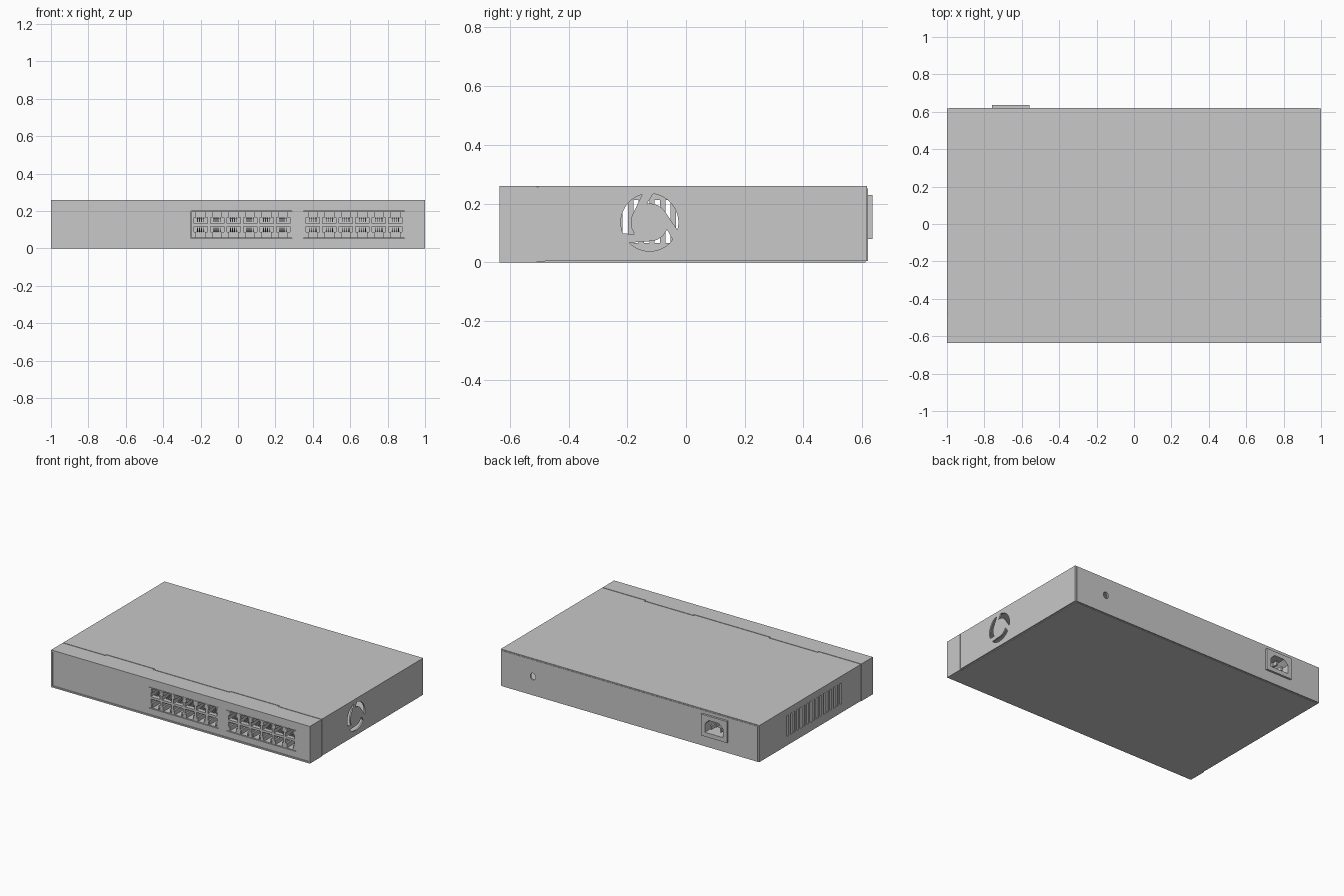
import bpy, bmesh
from math import cos, sin, radians

cube = bpy.data.objects.get("Cube")
if cube:
    bpy.data.objects.remove(cube, do_unlink=True)

grey = bpy.data.materials.new("light_grey_metal")
grey.use_nodes = True
grey.diffuse_color = (0.58, 0.58, 0.58, 1)
bsdf = next(n for n in grey.node_tree.nodes if n.type == 'BSDF_PRINCIPLED')
bsdf.inputs["Base Color"].default_value = (0.58, 0.58, 0.58, 1)
bsdf.inputs["Roughness"].default_value = 0.6


def prism(bm, outline, axis, start, end):
    """Extrude a 2D outline along X (outline in y, z) or Y (outline in x, z)."""
    def place(u, v, d):
        return (d, u, v) if axis == 'X' else (u, d, v)
    a = [bm.verts.new(place(u, v, start)) for u, v in outline]
    b = [bm.verts.new(place(u, v, end)) for u, v in outline]
    bm.faces.new(a)
    bm.faces.new(b[::-1])
    n = len(a)
    for i in range(n):
        j = (i + 1) % n
        bm.faces.new((a[j], a[i], b[i], b[j]))


def box(bm, x0, x1, y0, y1, z0, z1):
    prism(bm, [(x0, z0), (x1, z0), (x1, z1), (x0, z1)], 'Y', y0, y1)


def finish(name, bm):
    bmesh.ops.recalc_face_normals(bm, faces=bm.faces)
    mesh = bpy.data.meshes.new(name)
    bm.to_mesh(mesh)
    bm.free()
    mesh.materials.append(grey)
    obj = bpy.data.objects.new(name, mesh)
    bpy.context.scene.collection.objects.link(obj)
    return obj


def boxes(name, *dims):
    bm = bmesh.new()
    for d in dims:
        box(bm, *d)
    return finish(name, bm)


def cut(target, cutter):
    """Subtract the cutter from the target and throw the cutter away."""
    cutter.hide_render = True
    mod = target.modifiers.new("cut", 'BOOLEAN')
    mod.operation = 'DIFFERENCE'
    mod.solver = 'EXACT'
    mod.object = cutter
    graph = bpy.context.evaluated_depsgraph_get()
    graph.update()
    mesh = bpy.data.meshes.new_from_object(target.evaluated_get(graph))
    target.modifiers.clear()
    target.data = mesh
    bpy.data.objects.remove(cutter, do_unlink=True)


FRONT, BACK, TOP = -0.635, 0.617, 0.26
SEAM, GAP, WALL = -0.508, 0.005, 0.01
TABS = [(-0.67, -0.30), (0.29, 0.66)]

# Bottom tray
boxes("bottom_tray", (-0.989, 0.989, -0.6, 0.612, 0, 0.012))

# Front sleeve, open at both ends, with two seam tabs on its top
sleeve = boxes("front_sleeve", (-1, 1, FRONT, SEAM, 0, TOP))
cut(sleeve, boxes("cutter", (-1 + WALL, 1 - WALL, -0.8, -0.3, WALL, TOP - WALL)))
boxes("seam_tabs", *[(a, b, SEAM - 0.002, SEAM + 0.012, TOP - 0.008, TOP) for a, b in TABS])

# Lip under the seam that closes the gap
lip = boxes("seam_lip", (-0.996, 0.996, -0.54, -0.48, 0.002, TOP - 0.004))
cut(lip, boxes("cutter", (-0.985, 0.985, -0.8, -0.3, 0.012, TOP - 0.014)))

# Folded cover over the top and both sides
cover = boxes("top_cover", (-1, 1, SEAM + GAP, BACK, 0.004, TOP))
cut(cover, boxes("cutter", (-1 + WALL, 1 - WALL, -0.8, 0.8, -0.1, TOP - WALL)))
cut(cover, boxes("cutter", *[(a - GAP, b + GAP, -0.6, SEAM + 0.012 + GAP, TOP - 0.009, 0.4)
                             for a, b in TABS]))

# Row of upright vent slots in the right-hand wall
PITCH = 0.0365
cut(cover, boxes("cutter", *[(-1.1, -0.9, y - 0.009, y + 0.009, 0.065, 0.212)
                             for y in (-0.28 + PITCH * i for i in range(17))]))

# Round vent of three curved openings in the left-hand wall
VENT_Y, VENT_Z, R_OUT, R_IN = -0.124, 0.136, 0.098, 0.064
bm = bmesh.new()
for turn in (0, 120, 240):
    arc = [(R_OUT, 203 - 98 * i / 16) for i in range(17)]
    arc += [(R_IN, 153 + 65 * i / 10) for i in range(11)]
    prism(bm, [(VENT_Y + r * cos(radians(t - turn)), VENT_Z + r * sin(radians(t - turn)))
               for r, t in arc], 'X', 0.9, 1.1)
cut(cover, finish("cutter", bm))

# Back panel with a lock hole and an opening for the power inlet
back = boxes("back_panel", (-0.988, 0.988, 0.608, 0.62, 0.004, 0.252))
bm = bmesh.new()
prism(bm, [(0.75 + 0.02 * cos(radians(a)), 0.135 + 0.024 * sin(radians(a)))
           for a in range(0, 360, 20)], 'Y', 0.5, 0.7)
box(bm, -0.74, -0.58, 0.5, 0.7, 0.10, 0.21)
cut(back, finish("cutter", bm))

# Power inlet: flange, chamfered socket and three pins
inlet = boxes("power_inlet", (-0.76, -0.56, 0.6205, 0.635, 0.08, 0.23))
housing = boxes("inlet_housing", (-0.739, -0.581, 0.51, 0.6205, 0.101, 0.209))
IX, IZ = -0.66, 0.155
socket = [(-0.07, -0.045), (0.07, -0.045), (0.07, 0.015), (0.038, 0.045),
          (-0.038, 0.045), (-0.07, 0.015)]
for part in (inlet, housing):
    bm = bmesh.new()
    prism(bm, [(IX + u, IZ + v) for u, v in socket], 'Y', 0.525, 0.7)
    cut(part, finish("cutter", bm))
boxes("inlet_pins", *[(IX + u - 0.006, IX + u + 0.006, 0.52, 0.615,
                       IZ + v - 0.014, IZ + v + 0.014)
                      for u, v in ((-0.038, -0.012), (0, 0.014), (0.038, -0.012))])

# Front panel set back inside the sleeve
panel = boxes("front_panel", (-0.991, 0.991, -0.628, -0.615, 0.009, 0.251))
BLOCKS = [(-0.25, 0.29), (0.35, 0.89)]
LOW, HIGH, MID = 0.052, 0.2, 0.126
cut(panel, boxes("cutter", *[(a, b, -0.7, -0.5, LOW, HIGH) for a, b in BLOCKS]))

# Stepped jack outline, mirrored for the lower row
jack = [(-0.036, 0.008), (0.036, 0.008), (0.036, 0.038), (0.024, 0.038),
        (0.024, 0.068), (-0.024, 0.068), (-0.024, 0.038), (-0.036, 0.038)]

for number, (a, b) in enumerate(BLOCKS, 1):
    block = boxes(f"port_block_{number}", (a + 0.004, b - 0.004, -0.626, -0.5,
                                           LOW + 0.003, HIGH - 0.003))
    jacks, contacts, fingers = bmesh.new(), bmesh.new(), bmesh.new()
    for col in range(6):
        cx = a + 0.05 + 0.0882 * col
        for side in (1, -1):
            prism(jacks, [(cx + u, MID + side * v) for u, v in jack], 'Y', -0.7, -0.53)
            # Slanted spring contacts
            for k in range(4):
                px = cx - 0.0165 + 0.011 * k
                rise = [(-0.61, 0.014), (-0.53, 0.034), (-0.53, 0.039), (-0.61, 0.019)]
                prism(contacts, [(y, MID + side * v) for y, v in rise],
                      'X', px - 0.002, px + 0.002)
            # Shield fingers on both sides of the latch opening
            for u in (-0.031, 0.031):
                zc = MID + side * 0.055
                box(fingers, cx + u - 0.004, cx + u + 0.004, -0.629, -0.6255,
                    zc - 0.009, zc + 0.009)
    cut(block, finish("cutter", jacks))
    finish(f"port_contacts_{number}", contacts)
    finish(f"shield_fingers_{number}", fingers)
    # Shield edges at the ends of the block
    boxes(f"shield_edges_{number}", *[(x - 0.002, x + 0.002, -0.63, -0.61, LOW + 0.004, HIGH - 0.004)
                                      for x in (a + 0.003, b - 0.003)])
